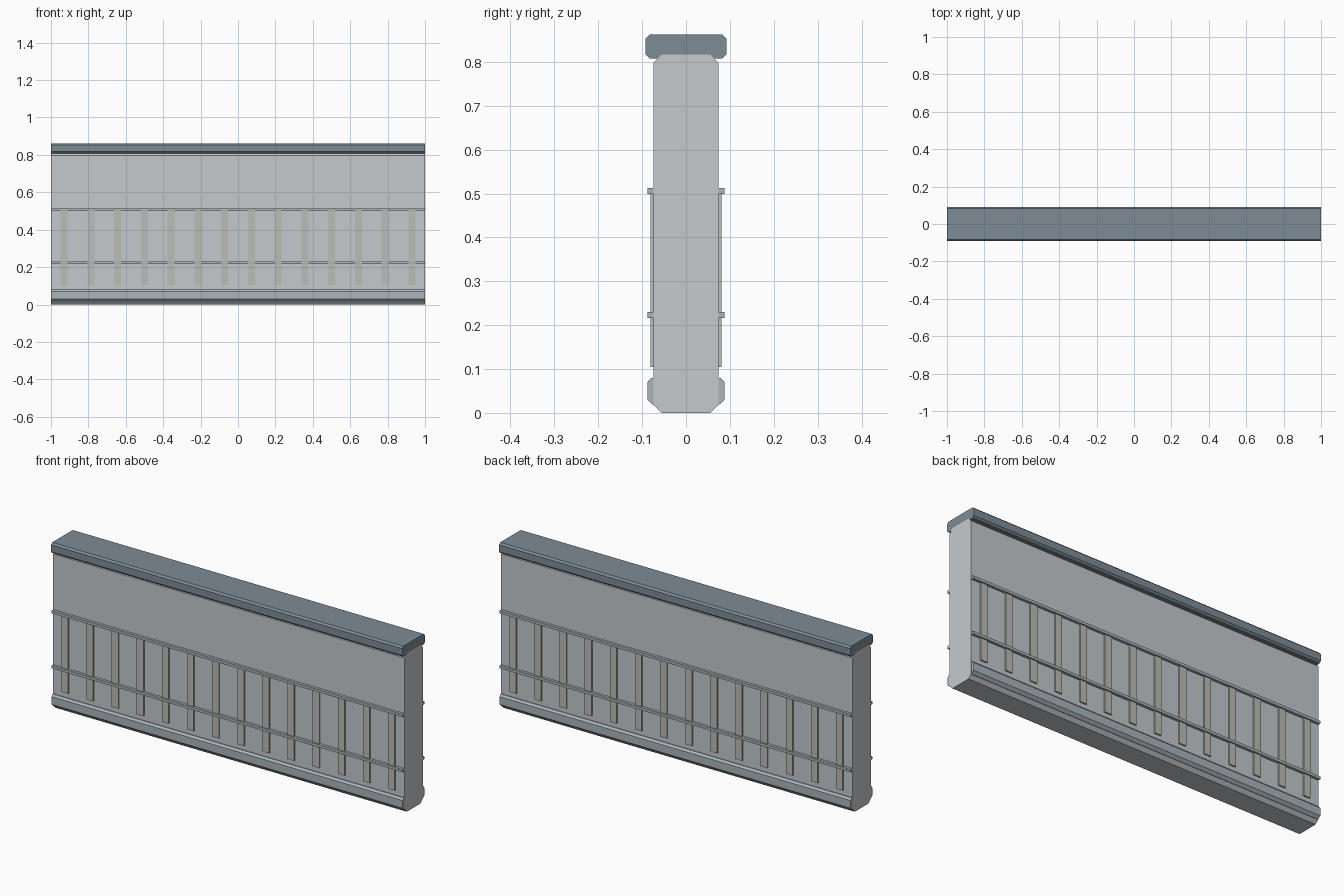
import bpy

if "Cube" in bpy.data.objects:
    bpy.data.objects.remove(bpy.data.objects["Cube"])

def material(name, rgb):
    m = bpy.data.materials.new(name)
    m.diffuse_color = (*rgb, 1)
    m.use_nodes = True
    m.node_tree.nodes["Principled BSDF"].inputs["Base Color"].default_value = m.diffuse_color
    return m

PANEL = material("panel_grey", (0.56, 0.59, 0.61))
CAP = material("cap_slate", (0.21, 0.26, 0.30))
TRIM = material("trim_blue_grey", (0.40, 0.46, 0.50))
SLAT = material("slat_grey", (0.50, 0.51, 0.48))

def extrude_x(name, profile, x0, x1, mat):
    """Extrude a closed (y, z) profile, listed anticlockwise, along x."""
    n = len(profile)
    verts = [(x, y, z) for x in (x0, x1) for y, z in profile]
    faces = [tuple(reversed(range(n))), tuple(range(n, 2 * n))]
    faces += [(i, (i + 1) % n, (i + 1) % n + n, i + n) for i in range(n)]
    mesh = bpy.data.meshes.new(name)
    mesh.from_pydata(verts, [], faces)
    mesh.materials.append(mat)
    ob = bpy.data.objects.new(name, mesh)
    bpy.context.collection.objects.link(ob)
    return ob

def chamfered(w, z0, z1, cy, cz):
    """Symmetric profile with four cut corners."""
    return [(-w + cy, z0), (w - cy, z0), (w, z0 + cz), (w, z1 - cz),
            (w - cy, z1), (-w + cy, z1), (-w, z1 - cz), (-w, z0 + cz)]

def mirror_y(ob):
    ob.modifiers.new("both_faces", 'MIRROR').use_axis = (False, True, False)

def strip(y0, y1, z0, z1):
    return [(y0, z0), (y1, z0), (y1, z1), (y0, z1)]

# Main wall and top cap
extrude_x("wall_panel", chamfered(0.074, 0, 0.817, 0.019, 0.019), -1, 1, PANEL)
extrude_x("top_cap", chamfered(0.092, 0.808, 0.862, 0.009, 0.009), -0.9995, 0.9995, CAP)

# Base moulding on both faces
base = [(-0.088, 0.03), (-0.074, 0.017), (-0.07, 0.017), (-0.07, 0.08),
        (-0.079, 0.08), (-0.088, 0.07)]
mirror_y(extrude_x("base_moulding", base, -0.9995, 0.9995, TRIM))

# Horizontal rails on both faces
for name, z in (("lower_rail", 0.216), ("upper_rail", 0.499)):
    mirror_y(extrude_x(name, strip(-0.088, -0.07, z, z + 0.014), -0.9995, 0.9995, TRIM))

# Row of vertical slats on both faces
for i in range(14):
    x = -0.93 + i * 1.86 / 13
    mirror_y(extrude_x(f"slat_{i + 1}", strip(-0.081, -0.07, 0.105, 0.502),
                       x - 0.019, x + 0.019, SLAT))
